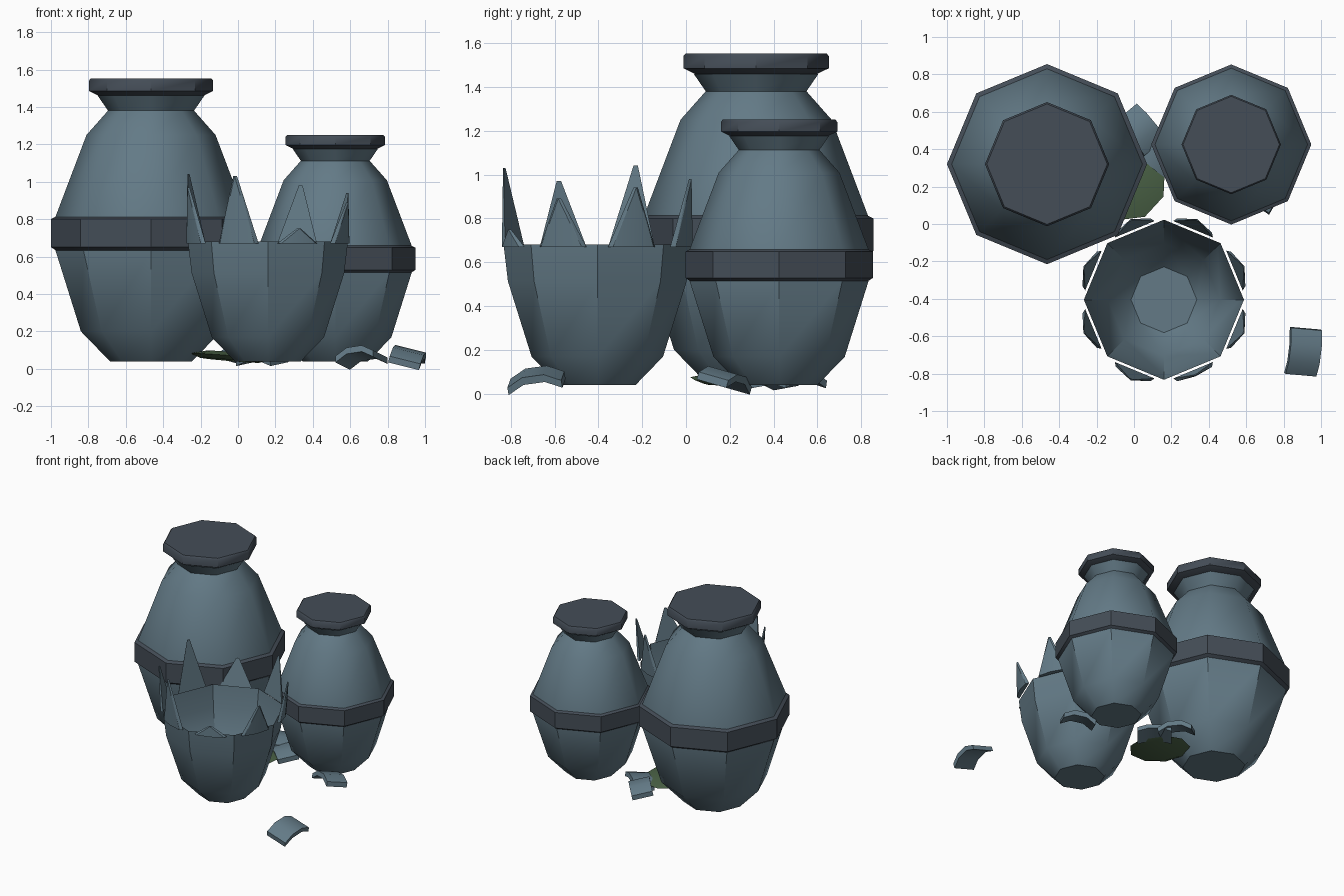
import bpy, bmesh, math
from mathutils import Matrix, Vector, Euler

if "Cube" in bpy.data.objects:
    bpy.data.objects.remove(bpy.data.objects["Cube"])


def material(name, rgb):
    m = bpy.data.materials.new(name)
    m.diffuse_color = (*rgb, 1)
    m.use_nodes = True
    m.node_tree.nodes["Principled BSDF"].inputs["Base Color"].default_value = m.diffuse_color
    return m


CLAY = material("slate clay", (0.125, 0.195, 0.24))
DARK = material("dark trim", (0.058, 0.074, 0.095))
GREEN = material("moss green", (0.069, 0.122, 0.061))


def finish(name, bm, mat, loc=(0, 0, 0), angle=43):
    bmesh.ops.recalc_face_normals(bm, faces=bm.faces)
    me = bpy.data.meshes.new(name)
    bm.to_mesh(me)
    bm.free()
    me.materials.append(mat)
    ob = bpy.data.objects.new(name, me)
    ob.location = loc
    bpy.context.collection.objects.link(ob)
    bpy.ops.object.select_all(action='DESELECT')
    ob.select_set(True)
    bpy.context.view_layer.objects.active = ob
    bpy.ops.object.shade_smooth_by_angle(angle=math.radians(angle))
    return ob


def lathe(name, profile, mat, loc, scale=1.0, bottom=False, top=False, sides=8):
    """Turn (radius, height) points around z."""
    bm = bmesh.new()
    rings = []
    for r, z in profile:
        rings.append([bm.verts.new((r * scale * math.cos(math.tau * i / sides),
                                    r * scale * math.sin(math.tau * i / sides),
                                    z * scale)) for i in range(sides)])
    for a, b in zip(rings, rings[1:]):
        for i in range(sides):
            j = (i + 1) % sides
            bm.faces.new((a[i], a[j], b[j], b[i]))
    if bottom:
        bm.faces.new(rings[0][::-1])
    if top:
        bm.faces.new(rings[-1])
    return finish(name, bm, mat, loc)


# Heights are measured from the foot of the pot
LOWER = [(0.22, 0), (0.375, 0.16), (0.51, 0.59)]
UPPER = [(0.51, 0.775), (0.345, 1.21), (0.23, 1.34), (0.285, 1.42)]
BAND = [(0.505, 0.59), (0.535, 0.61), (0.535, 0.76), (0.505, 0.775)]
LIP = [(0.28, 1.42), (0.332, 1.445), (0.332, 1.50), (0.322, 1.513)]
FOOT = 0.04


def whole_pot(prefix, x, y, scale):
    loc = (x, y, FOOT)
    lathe(prefix + "_body", LOWER + UPPER, CLAY, loc, scale, bottom=True)
    lathe(prefix + "_band", BAND, DARK, loc, scale)
    lathe(prefix + "_lip", LIP, DARK, loc, scale, bottom=True, top=True)


whole_pot("large_pot", -0.465, 0.32, 1.0)
whole_pot("small_pot", 0.52, 0.425, 0.8)

# Broken pot: open bowl
BX, BY = 0.16, -0.405
lathe("broken_pot_bowl", LOWER + [(0.535, 0.80)], CLAY, (BX, BY, FOOT), 0.8, bottom=True)

# Jagged spikes, one over each bowl side, counter-clockwise from the right
for i, tip in enumerate([0.94, 0.98, 0.87, 1.04, 0.97, 1.03, 0.75, 0.89]):
    lean = 0.466 if tip > 0.8 else 0.44
    pts = [(0.408, -0.115, 0.67), (0.408, 0.115, 0.67),
           (0.43, -0.10, 0.67), (0.43, 0.10, 0.67), (0.443, 0, 0.67),
           (lean - 0.008, -0.011, tip), (lean - 0.008, 0.011, tip), (lean, 0, tip)]
    turn = Matrix.Rotation(math.tau * (i + 0.5) / 8, 4, 'Z')
    bm = bmesh.new()
    for p in pts:
        bm.verts.new(turn @ Vector(p))
    bmesh.ops.convex_hull(bm, input=bm.verts)
    bmesh.ops.dissolve_limit(bm, angle_limit=0.02, verts=bm.verts, edges=bm.edges)
    finish(f"broken_pot_spike_{i + 1}", bm, CLAY, (BX, BY, 0), 20)


def shard(name, loc, rot, size_x=0.17, size_y=0.25, rise=0.045, thick=0.035):
    """Curved plate arched along its local y."""
    bm = bmesh.new()
    rows = []
    for t in (-1, -0.4, 0.4, 1):
        z = rise * (1 - t * t)
        y = t * size_y / 2
        rows.append([bm.verts.new((sx * size_x / 2, y, z + dz))
                     for sx, dz in ((-1, 0), (1, 0), (1, thick), (-1, thick))])
    for a, b in zip(rows, rows[1:]):
        for i in range(4):
            j = (i + 1) % 4
            bm.faces.new((a[i], a[j], b[j], b[i]))
    bm.faces.new(rows[0])
    bm.faces.new(rows[-1])
    bm.transform(Euler([math.radians(a) for a in rot]).to_matrix().to_4x4())
    finish(name, bm, CLAY, loc, 35)


# Fallen shards
shard("front_shard", (0.9, -0.68, 0.03), (8, 14, -5))
shard("right_shard", (0.66, 0.17, 0.03), (-8, 14, 60), 0.16, 0.23)
shard("back_shard", (0.03, 0.50, 0.04), (0, 12, 40), 0.15, 0.24)
shard("middle_shard", (0.13, 0.38, 0.025), (0, -8, 50), 0.15, 0.24, 0.03)

# Green scrap lying between the pots
scrap = lathe("green_scrap", [(0.16, -0.02), (0.215, 0.0), (0.13, 0.022)], GREEN,
              (-0.04, 0.23, 0.065), bottom=True, top=True, sides=9)
scrap.rotation_euler = (0, math.radians(5), 0.3)
